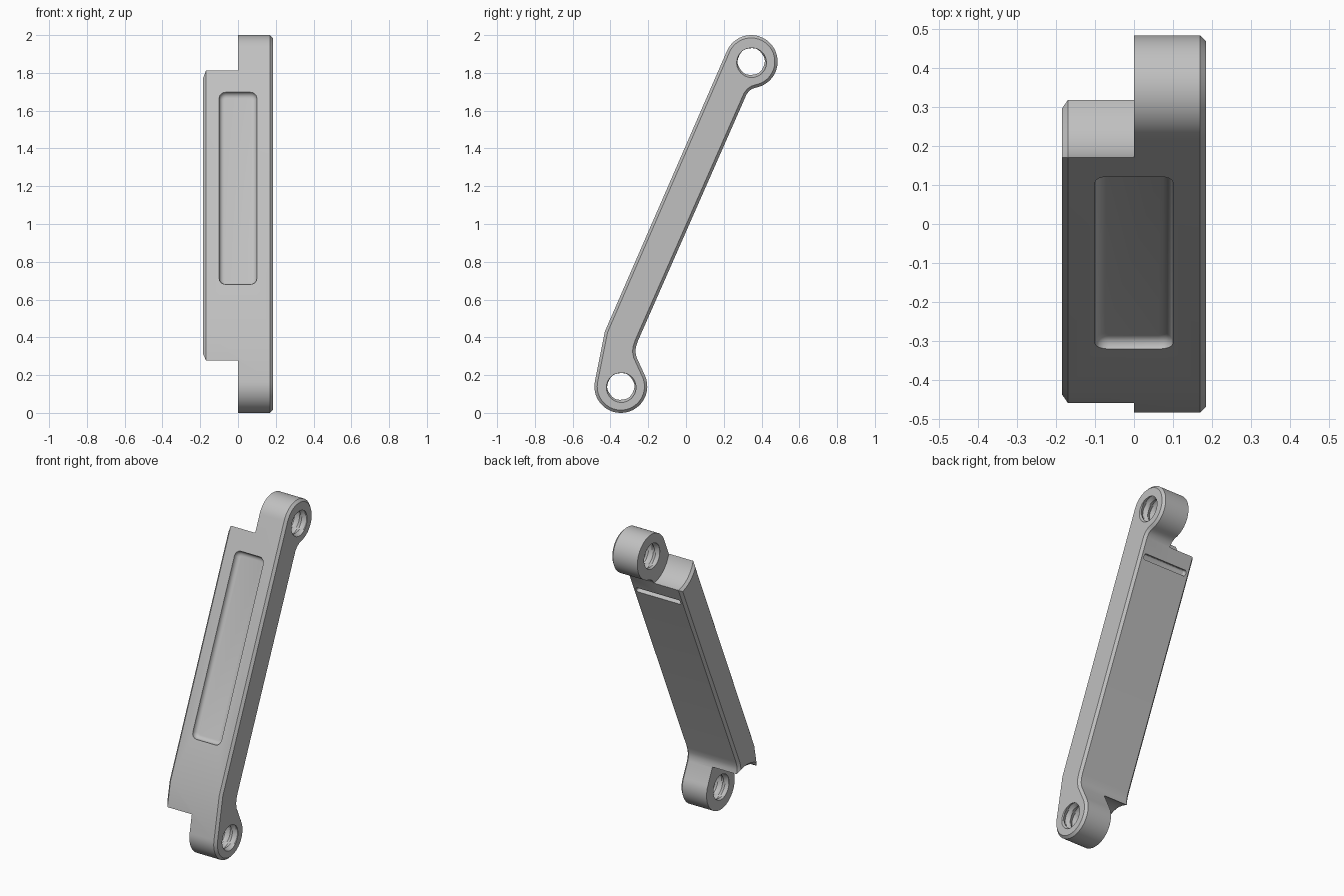
import bpy, bmesh
from math import sin, cos, pi, radians, atan2
from mathutils import Matrix, Vector

if "Cube" in bpy.data.objects:
    bpy.data.objects.remove(bpy.data.objects["Cube"], do_unlink=True)

HALF = 0.185                      # half width of the arm
CHAMFER = 0.015
TOP = (0.345, 1.86)               # eye centres (y, z)
BOTTOM = (-0.345, 0.14)
EYE_R, HOLE_R, CLEAR_R = 0.14, 0.07, 0.18
BEND = (-0.43, 0.43)              # bend on the front edge
LEAN = -atan2(0.396, 0.918)       # arm tilt about x

metal = bpy.data.materials.new("light grey metal")
metal.use_nodes = True
grey = (0.53, 0.53, 0.53, 1)
metal.diffuse_color = grey
metal.node_tree.nodes["Principled BSDF"].inputs["Base Color"].default_value = grey


def make_object(name, bm):
    bmesh.ops.recalc_face_normals(bm, faces=bm.faces)
    mesh = bpy.data.meshes.new(name)
    bm.to_mesh(mesh)
    bm.free()
    mesh.materials.append(metal)
    obj = bpy.data.objects.new(name, mesh)
    bpy.context.collection.objects.link(obj)
    return obj


def arc(centre, radius, start, end, steps):
    angles = [radians(start + (end - start) * i / steps) for i in range(steps + 1)]
    return [(centre[0] + radius * cos(a), centre[1] + radius * sin(a)) for a in angles]


def ring_cutter(name, centre, xs, radius, sides):
    """Closed round solid along x; radius(x, angle) gives its surface."""
    bm = bmesh.new()
    rings = []
    for x in xs:
        ring = []
        for i in range(sides):
            a = 2 * pi * i / sides
            r = radius(x, a)
            ring.append(bm.verts.new((x, centre[0] + r * cos(a), centre[1] + r * sin(a))))
        rings.append(ring)
    for low, high in zip(rings, rings[1:]):
        for i in range(sides):
            j = (i + 1) % sides
            bm.faces.new((low[i], low[j], high[j], high[i]))
    bm.faces.new(rings[0])
    bm.faces.new(rings[-1])
    return make_object(name, bm)


def recess_cutter(name, centre, width, length, depth, side, corner, fillet):
    """Rounded block sunk into the arm; side is +1 for front, -1 for back."""
    bm = bmesh.new()
    bmesh.ops.create_cube(bm, size=1)
    for v in bm.verts:
        inner = v.co.y * side > 0
        v.co = (v.co.x * width, side * (depth if inner else -0.1), v.co.z * length)
    upright = [e for e in bm.edges if abs(e.verts[0].co.y - e.verts[1].co.y) > depth]
    bmesh.ops.bevel(bm, geom=upright, offset=corner, segments=4, profile=0.5, affect='EDGES')
    floor = [e for e in bm.edges if all(abs(v.co.y - side * depth) < 1e-5 for v in e.verts)]
    bmesh.ops.bevel(bm, geom=floor, offset=fillet, segments=4, profile=0.5, affect='EDGES')
    bm.transform(Matrix.Translation((0, *centre)) @ Matrix.Rotation(LEAN, 4, 'X'))
    return make_object(name, bm)


# Arm body: side outline extruded across the width, with chamfered rims
outline = [BEND]
outline += arc(TOP, EYE_R, 156.7, -80, 40)
outline += [(0.352, 1.716), (0.335, 1.705), (0.32, 1.685)]
outline += [(-0.255, 0.38), (-0.265, 0.35), (-0.268, 0.325), (-0.262, 0.295)]
outline += arc(BOTTOM, EYE_R, 27, -191.5, 38)

bm = bmesh.new()
cap = bm.faces.new([bm.verts.new((-HALF, y, z)) for y, z in outline])
extruded = bmesh.ops.extrude_face_region(bm, geom=[cap], use_keep_orig=True)
moved = [g for g in extruded["geom"] if isinstance(g, bmesh.types.BMVert)]
bmesh.ops.translate(bm, verts=moved, vec=Vector((2 * HALF, 0, 0)))
rims = [e for e in bm.edges if abs(e.verts[0].co.x - e.verts[1].co.x) < 1e-6]
bmesh.ops.recalc_face_normals(bm, faces=bm.faces)
bmesh.ops.bevel(bm, geom=rims, offset=CHAMFER, segments=1, affect='EDGES')
arm = make_object("link_arm", bm)


def clearance(x, a):
    return CLEAR_R + max(0, CHAMFER - HALF - x)


PITCH = 0.05


def thread(x, a):
    phase = (x / PITCH + a / (2 * pi)) % 1
    return HOLE_R + 0.034 * min(phase, 1 - phase)


# Clearance for the neighbouring links, and threaded holes through both eyes
cutters = []
for label, centre in (("top", TOP), ("bottom", BOTTOM)):
    cutters.append(ring_cutter(label + "_clearance", centre,
                               [-0.25, CHAMFER - HALF, 0], clearance, 96))
    steps = [-0.03 + i * PITCH / 6 for i in range(31)]
    cutters.append(ring_cutter(label + "_thread", centre, steps, thread, 36))

# Long front pocket and narrow back slot
cutters.append(recess_cutter("front_pocket", (-0.102, 1.19), 0.2, 1.11, 0.03, 1, 0.035, 0.026))
cutters.append(recess_cutter("back_slot", (0.276, 1.585), 0.31, 0.035, 0.025, -1, 0.012, 0.006))

bpy.ops.object.select_all(action='DESELECT')
bpy.context.view_layer.objects.active = arm
arm.select_set(True)
for cutter in cutters:
    cutter.hide_render = True
    mod = arm.modifiers.new(cutter.name, 'BOOLEAN')
    mod.operation = 'DIFFERENCE'
    mod.solver = 'EXACT'
    mod.object = cutter
    bpy.ops.object.modifier_apply(modifier=mod.name)
    bpy.data.objects.remove(cutter, do_unlink=True)

bpy.ops.object.shade_smooth_by_angle(angle=radians(25))
